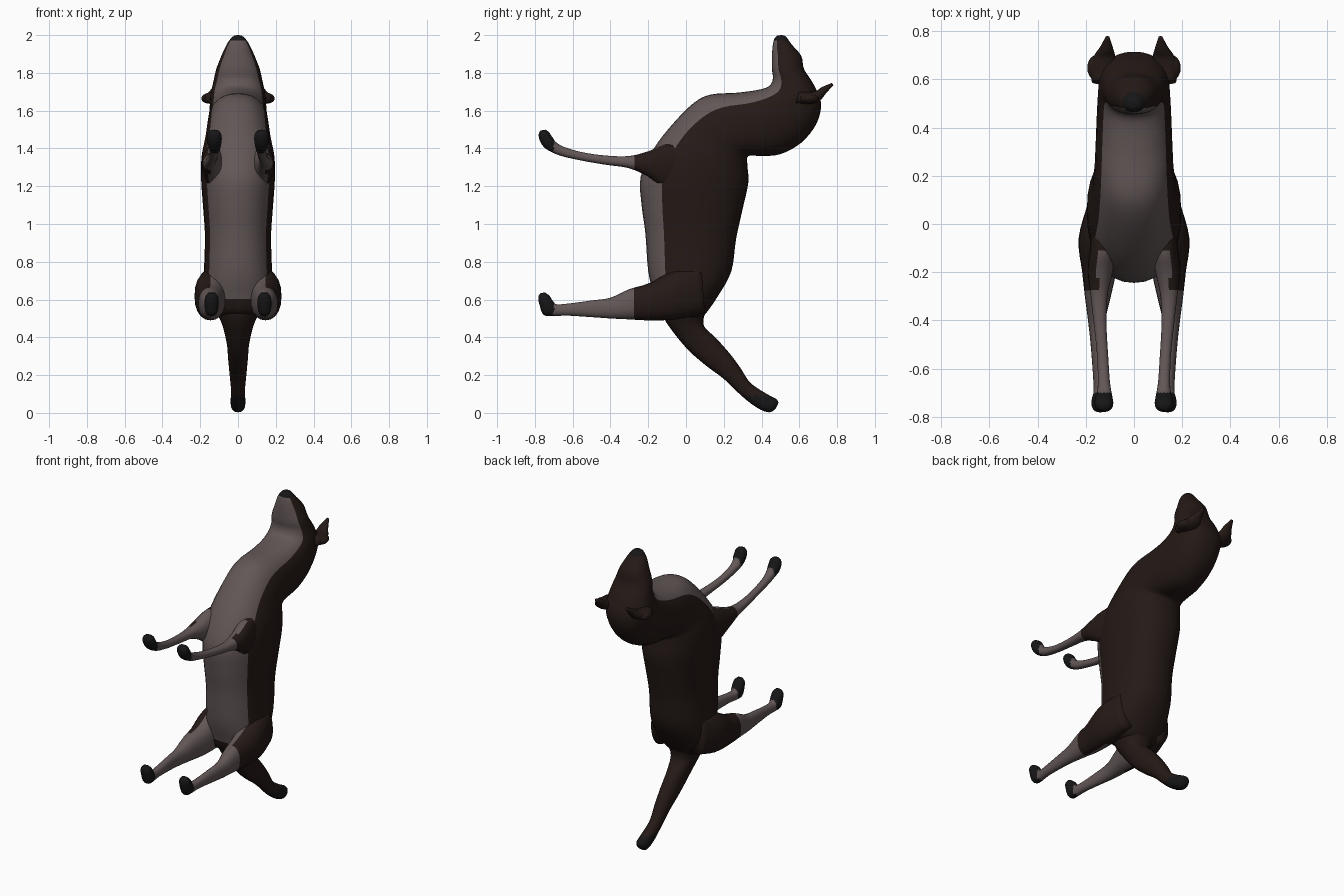
import bpy, bmesh, math
from mathutils import Vector


def material(name, rgb):
    m = bpy.data.materials.new(name)
    m.diffuse_color = (*rgb, 1)
    return m


FUR = material("dark_fur", (0.018, 0.010, 0.008))
PALE = material("pale_fur", (0.125, 0.095, 0.095))
BLACK = material("black_fur", (0.008, 0.008, 0.009))


def smooth_sections(rows, steps):
    """Catmull-Rom interpolation of the section rows."""
    out = []
    for i in range(len(rows) - 1):
        p = [rows[max(i - 1, 0)], rows[i], rows[i + 1], rows[min(i + 2, len(rows) - 1)]]
        for s in range(steps):
            t = s / steps
            out.append([0.5 * (2 * b + (c - a) * t + (2 * a - 5 * b + 4 * c - d) * t * t
                               + (3 * b - a - 3 * c + d) * t ** 3) for a, b, c, d in zip(*p)])
    return out + [list(rows[-1])]


def loft(name, rows, paint, mirror=False, sides=32, steps=4, power=0.9):
    """Each row: lower/front edge y, z, upper/back edge y, z, half width, x centre."""
    rows = [tuple(r) + (0,) * (6 - len(r)) for r in rows]
    bm = bmesh.new()
    rings = []
    for ya, za, yb, zb, half, cx in smooth_sections(rows, steps):
        a, b = Vector((cx, ya, za)), Vector((cx, yb, zb))
        ring = []
        for k in range(sides):
            c, s = (f(2 * math.pi * k / sides) for f in (math.cos, math.sin))
            c, s = (math.copysign(abs(v) ** power, v) for v in (c, s))
            ring.append(bm.verts.new((a + b) / 2 + (a - b) / 2 * c + Vector((half * s, 0, 0))))
        rings.append(ring)
    for r0, r1 in zip(rings, rings[1:]):
        for k in range(sides):
            n = (k + 1) % sides
            f = bm.faces.new((r0[k], r0[n], r1[n], r1[k]))
            f.material_index = paint(f.calc_center_median(), math.cos(2 * math.pi * (k + .5) / sides))
    for ring in (rings[0], rings[-1]):
        f = bm.faces.new(ring)
        f.material_index = paint(f.calc_center_median(), 0)
    bmesh.ops.recalc_face_normals(bm, faces=bm.faces)
    for f in bm.faces:
        f.smooth = True
    mesh = bpy.data.meshes.new(name)
    bm.to_mesh(mesh)
    bm.free()
    for m in (FUR, PALE, BLACK):
        mesh.materials.append(m)
    ob = bpy.data.objects.new(name, mesh)
    bpy.context.collection.objects.link(ob)
    if mirror:
        ob.modifiers.new("mirror", "MIRROR").use_mirror_merge = False
    return ob


def ball(name, loc, scale, mat, mirror=False):
    bm = bmesh.new()
    bmesh.ops.create_uvsphere(bm, u_segments=20, v_segments=12, radius=1)
    for v in bm.verts:
        v.co = Vector([l + s * c for l, s, c in zip(loc, scale, v.co)])
    for f in bm.faces:
        f.smooth = True
    mesh = bpy.data.meshes.new(name)
    bm.to_mesh(mesh)
    bm.free()
    mesh.materials.append(mat)
    ob = bpy.data.objects.new(name, mesh)
    bpy.context.collection.objects.link(ob)
    if mirror:
        ob.modifiers.new("mirror", "MIRROR").use_mirror_merge = False


# trunk, neck and head, from rump to snout; pale belly and throat
def paint_body(p, c):
    if p.z > 1.97:
        return 2
    return 1 if c > 0.5 and p.z > 0.6 else 0


loft("body_and_head", [
    (-.07, .50, .06, .49, .06), (-.14, .54, .10, .52, .14),
    (-.17, .63, .17, .62, .18), (-.20, .75, .24, .75, .18),
    (-.215, .95, .265, .92, .175), (-.235, 1.10, .30, 1.08, .185),
    (-.24, 1.25, .33, 1.22, .195), (-.17, 1.40, .325, 1.31, .193),
    (-.07, 1.53, .33, 1.36, .175), (.04, 1.64, .40, 1.36, .165),
    (.13, 1.685, .50, 1.37, .16), (.27, 1.695, .61, 1.43, .155),
    (.38, 1.71, .69, 1.53, .15), (.44, 1.73, .715, 1.64, .145),
    (.46, 1.77, .675, 1.74, .13), (.455, 1.82, .625, 1.82, .115),
    (.455, 1.89, .61, 1.89, .088), (.46, 1.95, .56, 1.95, .06),
    (.47, 1.985, .535, 1.985, .036), (.485, 1.998, .52, 1.998, .018)], paint_body)


# legs: dark at the trunk, pale along the shank, black paws
def paint_leg(p, c):
    if p.y < -.70:
        return 2
    return 1 if p.y < -.27 or (p.x < .15 and p.y < -.1) else 0


loft("front_legs", [
    (-.02, 1.17, .02, 1.42, .04, .13), (-.13, 1.20, -.11, 1.42, .055, .13),
    (-.20, 1.25, -.20, 1.385, .052, .14), (-.30, 1.295, -.30, 1.36, .035, .145),
    (-.42, 1.313, -.42, 1.362, .026, .14), (-.55, 1.335, -.55, 1.38, .023, .13),
    (-.66, 1.36, -.65, 1.41, .025, .125), (-.72, 1.385, -.69, 1.435, .031, .123),
    (-.755, 1.41, -.70, 1.45, .037, .125), (-.775, 1.445, -.712, 1.465, .039, .125),
    (-.78, 1.475, -.725, 1.487, .034, .125), (-.77, 1.495, -.745, 1.499, .018, .125)],
    paint_leg, mirror=True, sides=20)

loft("hind_legs", [
    (.10, .53, .08, .78, .06, .13), (-.05, .495, -.07, .75, .085, .145),
    (-.20, .49, -.20, .685, .07, .145), (-.30, .495, -.30, .655, .054, .15),
    (-.40, .50, -.40, .61, .036, .155), (-.50, .507, -.50, .595, .028, .152),
    (-.63, .515, -.63, .578, .025, .145), (-.71, .512, -.685, .575, .028, .14),
    (-.755, .52, -.70, .587, .035, .14), (-.775, .57, -.71, .60, .037, .14),
    (-.782, .612, -.723, .62, .033, .14), (-.77, .635, -.745, .637, .018, .14)],
    paint_leg, mirror=True, sides=20)

# bushy tail with dark tip
loft("tail", [
    (-.13, .55, .10, .53, .12), (-.105, .48, .095, .46, .085),
    (0, .345, .16, .395, .06), (.10, .255, .235, .31, .052),
    (.20, .18, .29, .235, .045), (.30, .085, .34, .16, .037),
    (.38, .025, .42, .105, .039), (.44, .003, .475, .075, .036),
    (.475, .022, .49, .055, .018)],
    lambda p, c: 2 if p.z < .09 else 0, sides=24)

# pointed ears with rounded outer lobes
loft("ears", [
    (.58, 1.64, .60, 1.70, .045, .13), (.66, 1.635, .65, 1.70, .052, .13),
    (.71, 1.655, .69, 1.705, .043, .122), (.74, 1.69, .72, 1.725, .028, .115),
    (.78, 1.735, .773, 1.747, .008, .11)],
    lambda p, c: 0, mirror=True, sides=16)
ball("ear_lobes", (.152, .648, 1.665), (.042, .055, .028), FUR, mirror=True)

# nose
ball("nose", (0, .505, 1.982), (.026, .026, .018), BLACK)
